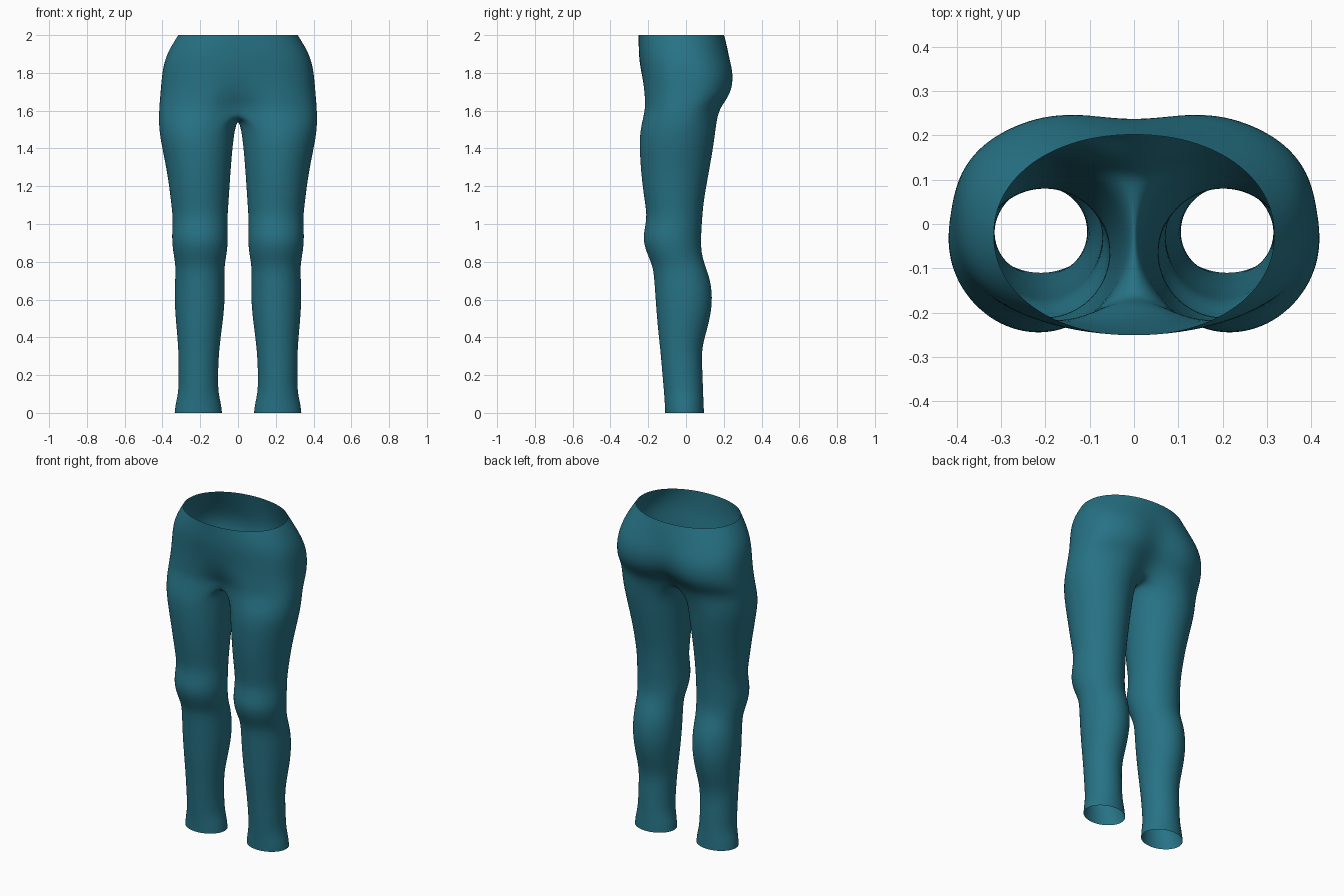
import bpy
import bmesh
from math import sin, cos, pi, radians, exp

if "Cube" in bpy.data.objects:
    bpy.data.objects.remove(bpy.data.objects["Cube"])

SIDES = 24          # points round one leg
OUTER = 17          # points of a leg ring that carry on up into the hips
ROUND = 1.011       # makes up for the shrinkage of the subdivision

# Leg rings: height, inner x, outer x, front y, back y
LEG = [
    (0, .085, .335, -.11, .095),
    (.05, .09, .33, -.112, .093),
    (.11, .106, .314, -.116, .09),
    (.22, .106, .314, -.126, .087),
    (.34, .1, .315, -.136, .08),
    (.45, .085, .325, -.149, .115),
    (.58, .07, .336, -.159, .142),
    (.7, .07, .333, -.167, .131),
    (.78, .073, .329, -.175, .1),
    (.85, .058, .343, -.21, .08),
    (.93, .053, .351, -.231, .079),
    (1.03, .057, .343, -.204, .085),
    (1.12, .05, .355, -.218, .093),
    (1.25, .042, .37, -.236, .116),
    (1.4, .03, .4, -.246, .143),
    (1.5, .018, .419, -.243, .156),
]

# Hip rings: height, half width, front y, back y, front dip, back dip, squareness
HIPS = [
    (1.6, .42, -.237, .19, .09, .08, 2.4),
    (1.66, .415, -.235, .235, .05, .065, 2.5),
    (1.72, .41, -.235, .262, .02, .045, 2.5),
    (1.8, .403, -.238, .264, 0, .028, 2.5),
    (1.88, .387, -.25, .24, 0, .012, 2.3),
    (1.95, .35, -.252, .216, 0, 0, 2.2),
    (2, .318, -.252, .203, 0, 0, 2.1),
]


def leg_ring(z, inner, outer, front, back):
    """Closed oval round one leg, starting at the front inside."""
    points = []
    for j in range(SIDES):
        a = radians(-120) + 2 * pi * j / SIDES
        x = (inner + outer) / 2 + ROUND * (outer - inner) / 2 * cos(a)
        y = (front + back) / 2 + ROUND * (back - front) / 2 * sin(a)
        points.append((x, y, z))
    return points


def hip_ring(z, width, front, back, front_dip, back_dip, power):
    """Left half of the hip outline, from centre front to centre back."""
    points = []
    for j in range(OUTER):
        a = pi * j / (OUTER - 1) - pi / 2
        c, s = max(cos(a), 0), sin(a)
        x = width * c ** (2 / power) if 0 < j < OUTER - 1 else 0
        side = 1 if s > 0 else -1
        y = (front + back) / 2 + side * (back - front) / 2 * abs(s) ** (2 / power)
        dip = back_dip if s > 0 else front_dip
        y -= side * dip * exp(-(x / .1) ** 2)
        points.append((x, y, z))
    return points


def crotch_seam(start, end):
    """Sagging centre line that closes the first hip ring, back to front."""
    count = SIDES - OUTER
    points = []
    for j in range(1, count + 1):
        t = j / (count + 1)
        points.append((0, start[1] + (end[1] - start[1]) * t,
                       start[2] - .045 * sin(pi * t)))
    return points


# Left half of the trousers as a loft of rings
bm = bmesh.new()
rings = [leg_ring(*row) for row in LEG]
first = hip_ring(*HIPS[0])
rings.append(first + crotch_seam(first[-1], first[0]))
rings += [hip_ring(*row) for row in HIPS[1:]]
rows = [[bm.verts.new(p) for p in ring] for ring in rings]
for low, high in zip(rows, rows[1:]):
    closed = len(high) == SIDES
    for j in range(SIDES if closed else OUTER - 1):
        k = (j + 1) % SIDES
        bm.faces.new((low[j], low[k], high[k], high[j]))
mesh = bpy.data.meshes.new("trousers")
bm.to_mesh(mesh)
bm.free()
trousers = bpy.data.objects.new("trousers", mesh)
bpy.context.collection.objects.link(trousers)

# Teal cloth
teal = bpy.data.materials.new("teal cloth")
teal.use_nodes = True
colour = (.02, .17, .235, 1)
teal.diffuse_color = colour
teal.node_tree.nodes["Principled BSDF"].inputs["Base Color"].default_value = colour
mesh.materials.append(teal)

# Mirror to the right leg, then round off
mirror = trousers.modifiers.new("mirror", "MIRROR")
mirror.use_clip = True
mirror.merge_threshold = .002
smooth = trousers.modifiers.new("smooth", "SUBSURF")
smooth.levels = smooth.render_levels = 2
for face in mesh.polygons:
    face.use_smooth = True
